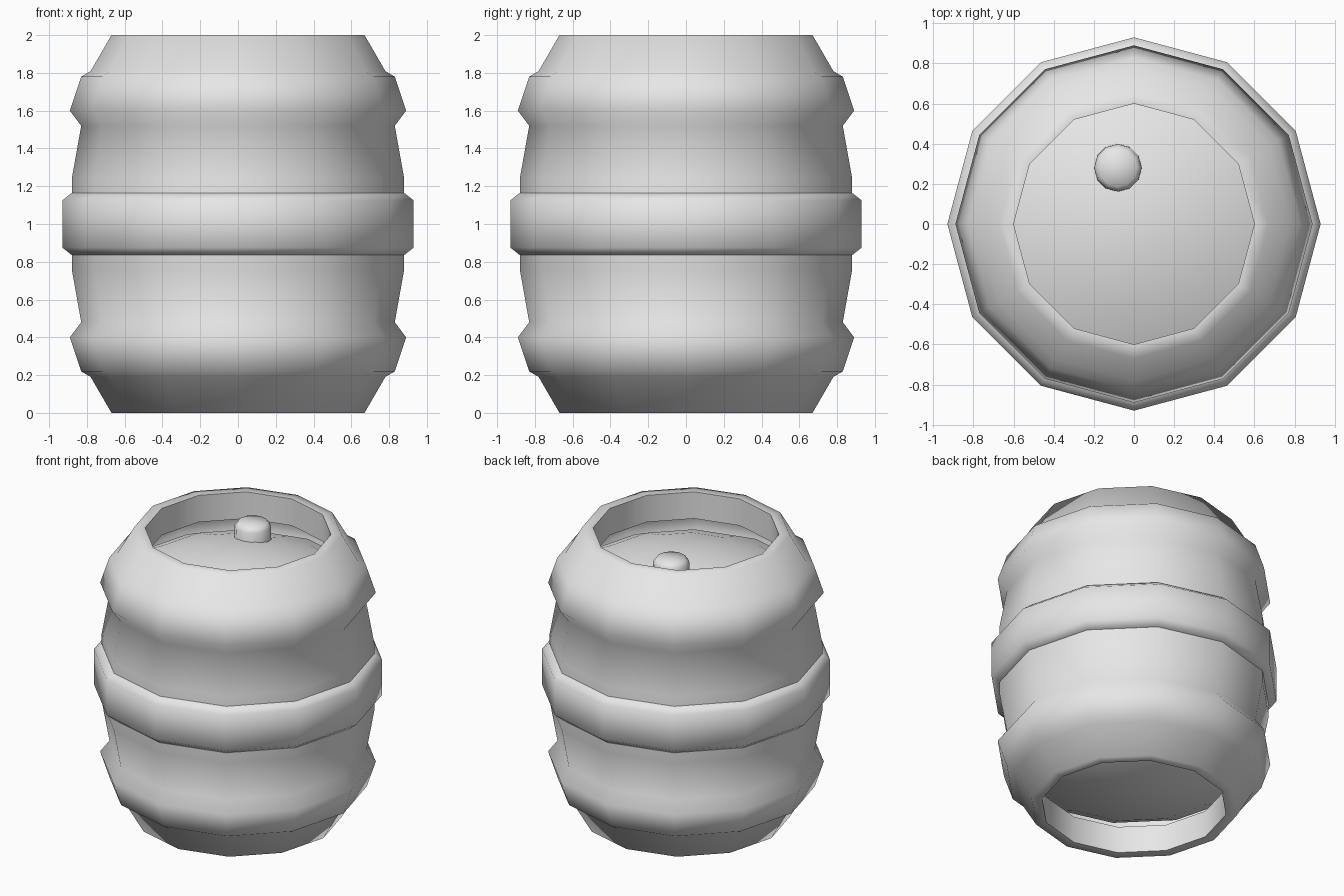
import bpy, math

cube = bpy.data.objects.get("Cube")
if cube:
    bpy.data.objects.remove(cube, do_unlink=True)

SIDES = 12

steel = bpy.data.materials.new("light_grey_steel")
steel.use_nodes = True
steel.diffuse_color = (0.8, 0.8, 0.8, 1)
steel.node_tree.nodes["Principled BSDF"].inputs["Base Color"].default_value = (0.8, 0.8, 0.8, 1)


def lathe(name, profile, center=(0, 0, 0), closed=False, smooth=75):
    """Spin a (radius, height) profile, running upward on the outside, around z."""
    verts, rings, faces = [], [], []
    for r, z in profile:
        start = len(verts)
        if r == 0:
            verts.append((0, 0, z))
            rings.append([start] * SIDES)
            continue
        for i in range(SIDES):
            a = math.tau * i / SIDES
            verts.append((r * math.cos(a), r * math.sin(a), z))
        rings.append(list(range(start, start + SIDES)))
    pairs = list(zip(rings, rings[1:]))
    if closed:
        pairs.append((rings[-1], rings[0]))
    for low, high in pairs:
        for i in range(SIDES):
            j = (i + 1) % SIDES
            corners = [low[i], low[j], high[j], high[i]]
            faces.append(list(dict.fromkeys(corners)))
    mesh = bpy.data.meshes.new(name)
    mesh.from_pydata(verts, [], faces)
    mesh.materials.append(steel)
    obj = bpy.data.objects.new(name, mesh)
    obj.location = center
    bpy.context.collection.objects.link(obj)
    bpy.ops.object.select_all(action='DESELECT')
    obj.select_set(True)
    bpy.context.view_layer.objects.active = obj
    bpy.ops.object.shade_smooth_by_angle(angle=math.radians(smooth))
    return obj


# Shell: lower half from recess wall to waist, mirrored to the upper half
half = [(0.60, 0.19), (0.60, 0), (0.67, 0), (0.78, 0.19), (0.83, 0.22),
        (0.89, 0.40), (0.83, 0.48), (0.88, 0.76)]
lathe("barrel_shell", half + [(r, 2 - z) for r, z in reversed(half)])

# Raised band around the middle
band = [(0.87, 0.835), (0.88, 0.835), (0.93, 0.875)]
lathe("middle_band", band + [(r, 2 - z) for r, z in reversed(band)])

# Domed lid and base, set inside the rims
radii = [0.78, 0.6, 0.4, 0.2, 0]
lathe("domed_lid", [(r, 1.86 - 0.35 * r * r) for r in radii])
lathe("domed_base", [(r, 0.11 + 0.35 * r * r) for r in reversed(radii)])

# Small valve knob on the lid
lathe("valve_knob", [(0.12, 1.78), (0.118, 1.91), (0.095, 1.94), (0, 1.945)],
      center=(-0.08, 0.28, 0))
